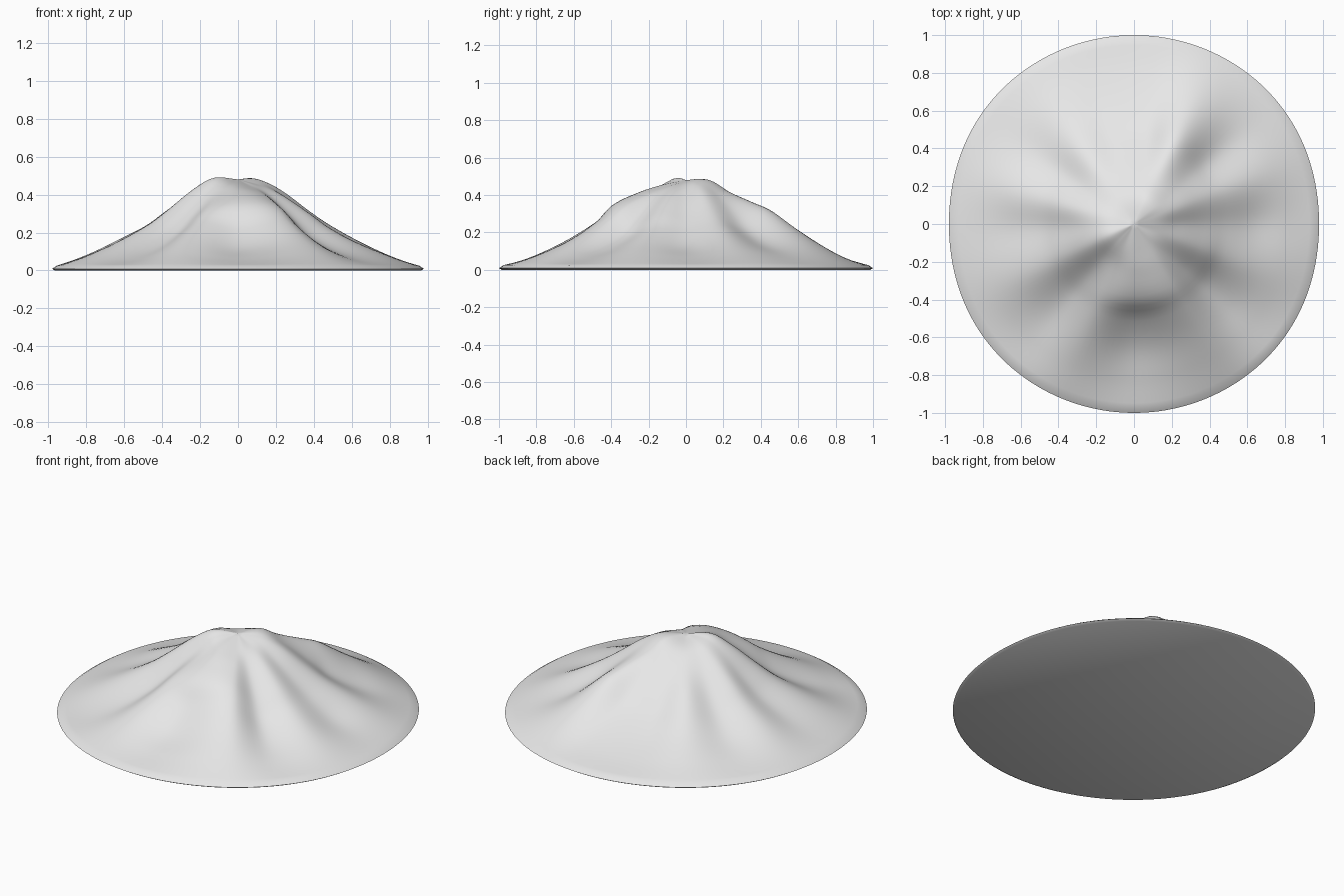
import bpy, bmesh, math

if "Cube" in bpy.data.objects:
    bpy.data.objects.remove(bpy.data.objects["Cube"])

# One matte grey for the whole hill
rock = bpy.data.materials.new("pale_grey_rock")
rock.diffuse_color = (0.8, 0.8, 0.8, 1)
rock.use_nodes = True
rock.node_tree.nodes["Principled BSDF"].inputs["Base Color"].default_value = rock.diffuse_color

# Radii where slope heights are given (summit saddle first, rim last)
RADII = [0, 0.14, 0.25, 0.40, 0.50, 0.65, 0.82, 0.975]
SADDLE, RIM = 0.48, 0.025

# Ridges and gullies: angle -> heights down the slope
SPOKES = {
    0:   (.455, .39, .28, .21, .125, .07),
    20:  (.47, .42, .315, .25, .17, .09),
    40:  (.48, .415, .30, .22, .14, .08),
    63:  (.48, .42, .36, .32, .22, .115),
    82:  (.465, .40, .29, .22, .145, .075),
    105: (.45, .38, .27, .20, .125, .065),
    125: (.445, .38, .30, .24, .155, .08),
    145: (.45, .38, .265, .195, .12, .065),
    165: (.465, .41, .31, .24, .165, .085),
    183: (.475, .415, .29, .215, .14, .075),
    205: (.488, .43, .32, .25, .17, .09),
    228: (.468, .39, .265, .19, .115, .06),
    247: (.455, .40, .325, .26, .175, .09),
    270: (.45, .415, .34, .23, .125, .065),
    301: (.44, .405, .34, .27, .18, .095),
    319: (.44, .375, .26, .18, .11, .06),
    340: (.445, .395, .30, .23, .155, .085),
}
ANGLES = sorted(SPOKES)


def curve(xs, ys, x):
    """Smooth curve through the points (xs, ys)."""
    n = len(xs)
    i = max(k for k in range(n - 1) if xs[k] <= x)

    def tangent(k):
        lo, hi = max(k - 1, 0), min(k + 1, n - 1)
        return (ys[hi] - ys[lo]) / (xs[hi] - xs[lo])

    h = xs[i + 1] - xs[i]
    t = (x - xs[i]) / h
    return ((2*t**3 - 3*t*t + 1) * ys[i] + (t**3 - 2*t*t + t) * h * tangent(i)
            + (3*t*t - 2*t**3) * ys[i + 1] + (t**3 - t*t) * h * tangent(i + 1))


def slope_at(deg):
    """Height profile at an angle, curving through the spokes around the hill."""
    wrapped = [a + turn for turn in (-360, 0, 360) for a in ANGLES]
    mid = [curve(wrapped, [SPOKES[a % 360][k] for a in wrapped], deg)
           for k in range(6)]
    return [SADDLE] + mid + [RIM]


# Hill surface: rings of vertices from the summit out to the rim
SEGMENTS, RINGS = 144, 36
bm = bmesh.new()
summit = bm.verts.new((0, 0, SADDLE))
rings = [[] for _ in range(RINGS + 2)]
for s in range(SEGMENTS):
    deg = 360 * s / SEGMENTS
    c, n = math.cos(math.radians(deg)), math.sin(math.radians(deg))
    squash = 1 - 0.02 * c ** 8
    profile = slope_at(deg)
    points = []
    for k in range(1, RINGS + 1):
        r = RADII[-1] * k / RINGS
        points.append((r, curve(RADII, profile, r)))
    points += [(1.0, 0.009), (0.985, 0.0)]      # rounded lip and base edge
    for ring, (r, z) in zip(rings, points):
        ring.append(bm.verts.new((r * c * squash, r * n * squash, z)))

for s in range(SEGMENTS):
    t = (s + 1) % SEGMENTS
    bm.faces.new((summit, rings[0][s], rings[0][t]))
    for inner, outer in zip(rings, rings[1:]):
        bm.faces.new((inner[s], outer[s], outer[t], inner[t]))

# Flat underside
bm.faces.new(list(reversed(rings[-1])))
bmesh.ops.recalc_face_normals(bm, faces=bm.faces[:])

mesh = bpy.data.meshes.new("hill")
bm.to_mesh(mesh)
bm.free()
mesh.materials.append(rock)
hill = bpy.data.objects.new("hill", mesh)
bpy.context.collection.objects.link(hill)
bpy.context.view_layer.objects.active = hill
hill.select_set(True)
bpy.ops.object.shade_smooth_by_angle(angle=math.radians(60))
